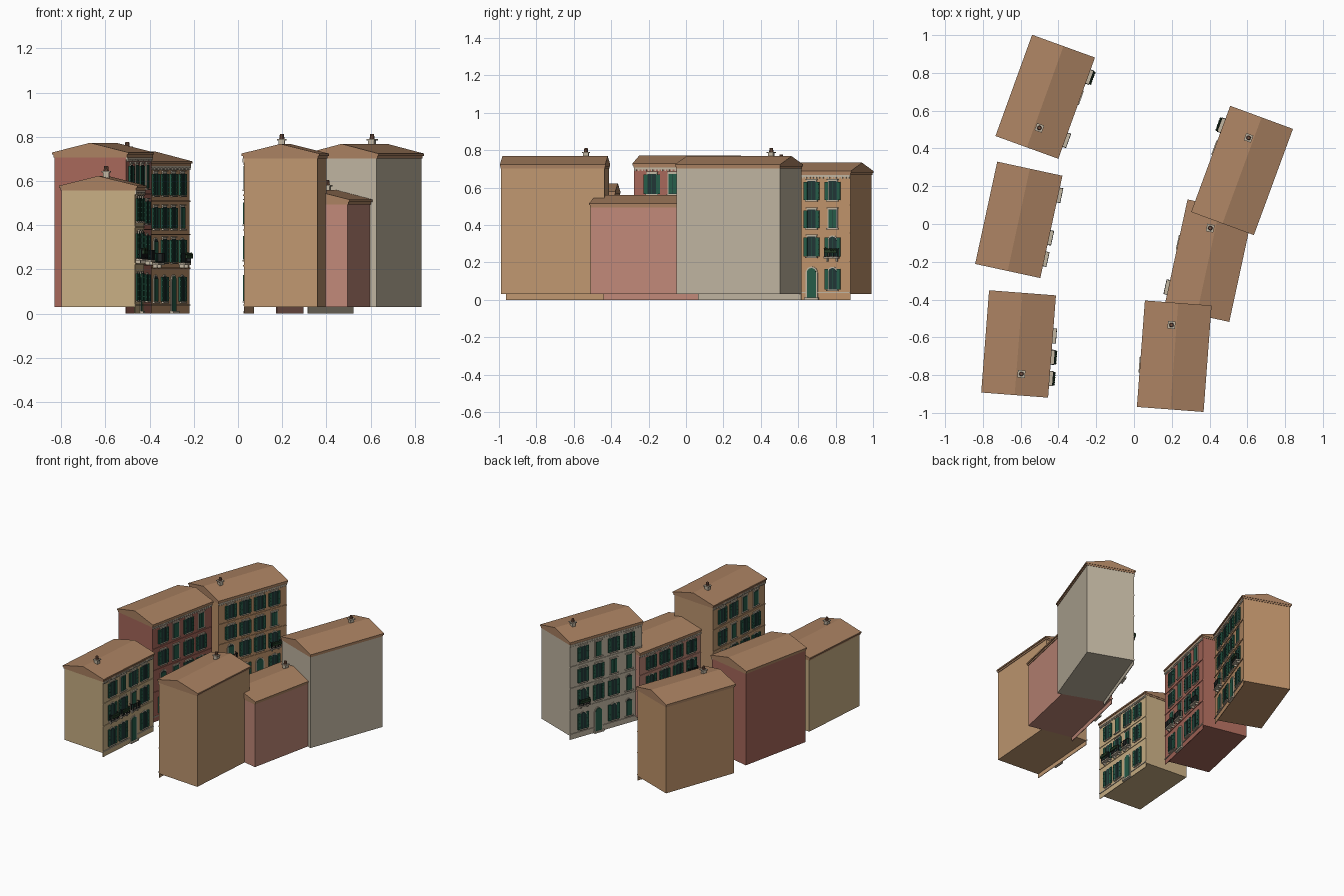
import bpy, bmesh, math, random
from mathutils import Matrix

if "Cube" in bpy.data.objects:
    bpy.data.objects.remove(bpy.data.objects["Cube"])

random.seed(4)


def material(name, r, g, b):
    m = bpy.data.materials.new(name)
    m.diffuse_color = [(c / 255) ** 2.2 for c in (r, g, b)] + [1]
    m.use_nodes = True
    m.node_tree.nodes["Principled BSDF"].inputs["Base Color"].default_value = m.diffuse_color
    return m


MATS = {
    "roof": material("roof_tile", 168, 128, 97),
    "trim": material("pale_stone", 192, 180, 160),
    "shutters": material("green_shutter", 42, 92, 74),
    "glass": material("dark_glass", 38, 56, 56),
    "ironwork": material("dark_iron", 40, 44, 44),
    "plants": material("balcony_plants", 40, 62, 42),
    "pot": material("chimney_pot", 120, 85, 68),
}


def box(bm, x0, x1, y0, y1, z0, z1):
    m = Matrix.Translation(((x0 + x1) / 2, (y0 + y1) / 2, (z0 + z1) / 2))
    m = m @ Matrix.Diagonal((x1 - x0, y1 - y0, z1 - z0, 1))
    bmesh.ops.create_cube(bm, size=1, matrix=m)


def extrude(bm, a, b):
    # closed prism between two matching outlines
    va, vb = [bm.verts.new(p) for p in a], [bm.verts.new(p) for p in b]
    n = len(a)
    bm.faces.new(va)
    bm.faces.new(vb[::-1])
    for i in range(n):
        bm.faces.new((va[i], vb[i], vb[(i + 1) % n], va[(i + 1) % n]))


def panel(bm, cx, w, z0, z1, y0, y1, arched):
    # upright panel with a flat or round head
    if not arched:
        return box(bm, cx - w / 2, cx + w / 2, y0, y1, z0, z1)
    r = w / 2
    pts = [(cx - r, z0), (cx + r, z0)]
    pts += [(cx + r * math.cos(math.pi * i / 8), z1 - r + r * math.sin(math.pi * i / 8)) for i in range(9)]
    extrude(bm, [(x, y0, z) for x, z in pts], [(x, y1, z) for x, z in pts])


def window(P, cx, z0, z1, f, arched, shut):
    w = .046
    panel(P["trim"], cx, w + .012, z0 - .003, z1 + .007, f - .003, f + .004, arched)
    panel(P["glass"], cx, w, z0, z1, f - .002, f + .0055, arched)
    box(P["trim"], cx - .034, cx + .034, f - .002, f + .011, z0 - .008, z0 - .002)
    if not arched:
        box(P["trim"], cx - .032, cx + .032, f - .002, f + .009, z1 + .007, z1 + .012)
    if shut == "closed":
        for s in (-1, 1):
            panel(P["shutters"], cx + s * .0115, .021, z0 + .001, z1 - (.012 if arched else .001),
                  f, f + .008, False)
    else:
        for s in (-1, 1):
            x = cx + s * .0345
            box(P["shutters"], x - .0105, x + .0105, f, f + .008, z0, z1 - .004)
            for k in range(4):  # louvre ribs
                z = z0 + (z1 - z0) * (k + .6) / 4.4
                box(P["shutters"], x - .008, x + .008, f, f + .0095, z - .002, z + .002)
        box(P["shutters"], cx - .0015, cx + .0015, f, f + .007, z0, z1 - .004)


def balcony(P, cx, z, f, planted):
    w, d, h = .04, .03, .042
    box(P["trim"], cx - w, cx + w, f - .002, f + d, z - .012, z - .004)
    for s in (-1, 1):
        box(P["trim"], cx + s * .027 - .004, cx + s * .027 + .004, f, f + .02, z - .026, z - .012)
        x = cx + s * (w - .002)
        box(P["ironwork"], x - .0015, x + .0015, f, f + d, z + h - .003, z + h)
        for k in range(4):
            y = f + .004 + k * .007
            box(P["ironwork"], x - .001, x + .001, y - .001, y + .001, z - .004, z + h)
    for zz in (z, z + h - .003):
        box(P["ironwork"], cx - w, cx + w, f + d - .003, f + d, zz, zz + .003)
    for k in range(13):
        x = cx - w + .002 + k * (2 * w - .004) / 12
        box(P["ironwork"], x - .001, x + .001, f + d - .0025, f + d - .0005, z - .004, z + h)
    if planted:
        box(P["plants"], cx - w + .004, cx + w - .004, f + d, f + d + .009, z + .018, z + .034)
        for k in range(6):
            m = Matrix.Translation((cx - .03 + k * .012, f + d + .004, z + .037 + random.uniform(-.003, .004)))
            bmesh.ops.create_icosphere(P["plants"], subdivisions=1, radius=.008, matrix=m)


FLOORS = [(.055, .17), (.232, .338), (.385, .482), (.535, .635)]


def house(name, cx, cy, tilt, L, W, H, nf, side, color, balconies, planted, chimney=True):
    parts = ["walls", "roof", "trim", "shutters", "glass", "ironwork", "plants", "pot"]
    P = {p: bmesh.new() for p in parts}
    hx, f, b = L / 2 - .006, W / 2 - .011, -W / 2 + .01
    s = H / (.67 if nf == 4 else .515)
    # main block and facade sheet reaching the ground
    box(P["walls"], -hx, hx, b, f - .004, .03, H)
    box(P["walls"], -hx, hx, f - .004, f, 0, H)
    # eave board and gabled roof
    box(P["roof"], -L / 2 + .003, L / 2 - .003, -W / 2 + .006, W / 2 - .006, H - .003, H + .01)
    sec = [(-W / 2, H + .009), (W / 2, H + .009), (W / 2, H + .019), (0, H + .063), (-W / 2, H + .019)]
    extrude(P["roof"], [(-L / 2, y, z) for y, z in sec], [(L / 2, y, z) for y, z in sec])
    # cornice with dentils
    box(P["trim"], -hx, hx, f - .002, f + .007, H - .012, H - .003)
    n = 30
    for k in range(n):
        x = -hx + (k + .5) * 2 * hx / n
        box(P["trim"], x - .004, x + .004, f - .002, f + .006, H - .021, H - .012)
    # base course and floor bands
    box(P["trim"], -hx, hx, f - .002, f + .005, .036, .042)
    for k in range(1, nf):
        z = FLOORS[k][0] * s - .03
        box(P["walls"], -hx, hx, f - .002, f + .004, z, z + .006)
    # windows and ground floor doors
    door = random.choice((1, 2))
    for k in range(nf):
        for i in range(4):
            x = (i - 1.5) * .208 * L
            z0, z1 = FLOORS[k][0] * s, FLOORS[k][1] * s
            if k == 0 and i == door:
                panel(P["trim"], x, .068, .012, z1 + .008, f - .002, f + .005, True)
                panel(P["shutters"], x, .052, .012, z1, f - .002, f + .007, True)
                box(P["trim"], x - .04, x + .04, f - .002, f + .016, 0, .012)
            else:
                window(P, x, z0, z1, f, k == 0 or (k == 1 and i in (0, 3)),
                       random.choice(("open", "open", "closed")))
            if k == 1 and i in balconies:
                balcony(P, x, z0, f, i in planted)
    # chimney
    if chimney:
        x, y, t = .29 * L, .027, H + .063
        box(P["trim"], x - .014, x + .014, y - .014, y + .014, H + .03, t + .016)
        box(P["trim"], x - .02, x + .02, y - .02, y + .02, t + .016, t + .022)
        bmesh.ops.create_cone(P["pot"], cap_ends=True, segments=10, radius1=.012, radius2=.009, depth=.022,
                              matrix=Matrix.Translation((x, y, t + .033)))
    rot = math.radians((90 if side > 0 else -90) - tilt)
    wall_mat = material(name + "_plaster", *color)
    for p, bm in P.items():
        if bm.verts:
            bmesh.ops.recalc_face_normals(bm, faces=bm.faces)
            me = bpy.data.meshes.new(f"{name}_{p}")
            bm.to_mesh(me)
            me.materials.append(MATS.get(p, wall_mat))
            ob = bpy.data.objects.new(f"{name}_{p}", me)
            ob.location, ob.rotation_euler = (cx, cy, 0), (0, 0, rot)
            bpy.context.collection.objects.link(ob)
        bm.free()


# two rows of houses facing each other (side -1 = left row, +1 = right row)
house("left_back_house", -.47, .6735, 19.9, .57, .354, .67, 4, -1, (190, 146, 106), (0, 3), (0,))
house("left_middle_house", -.61, .022, 12.2, .554, .353, .71, 4, -1, (165, 103, 90), (0, 2, 3), (), False)
house("left_front_house", -.611, -.635, 4.4, .543, .355, .56, 3, -1, (199, 173, 131), (1, 2, 3), (2, 3))
house("right_back_house", .572, .2835, 20.2, .599, .354, .705, 4, 1, (190, 179, 159), (3,), (3,))
house("right_middle_house", .394, -.194, 12.2, .587, .353, .497, 3, 1, (190, 135, 119), (0,), ())
house("right_front_house", .213, -.70, 4.3, .565, .354, .705, 4, 1, (190, 150, 112), (), ())
